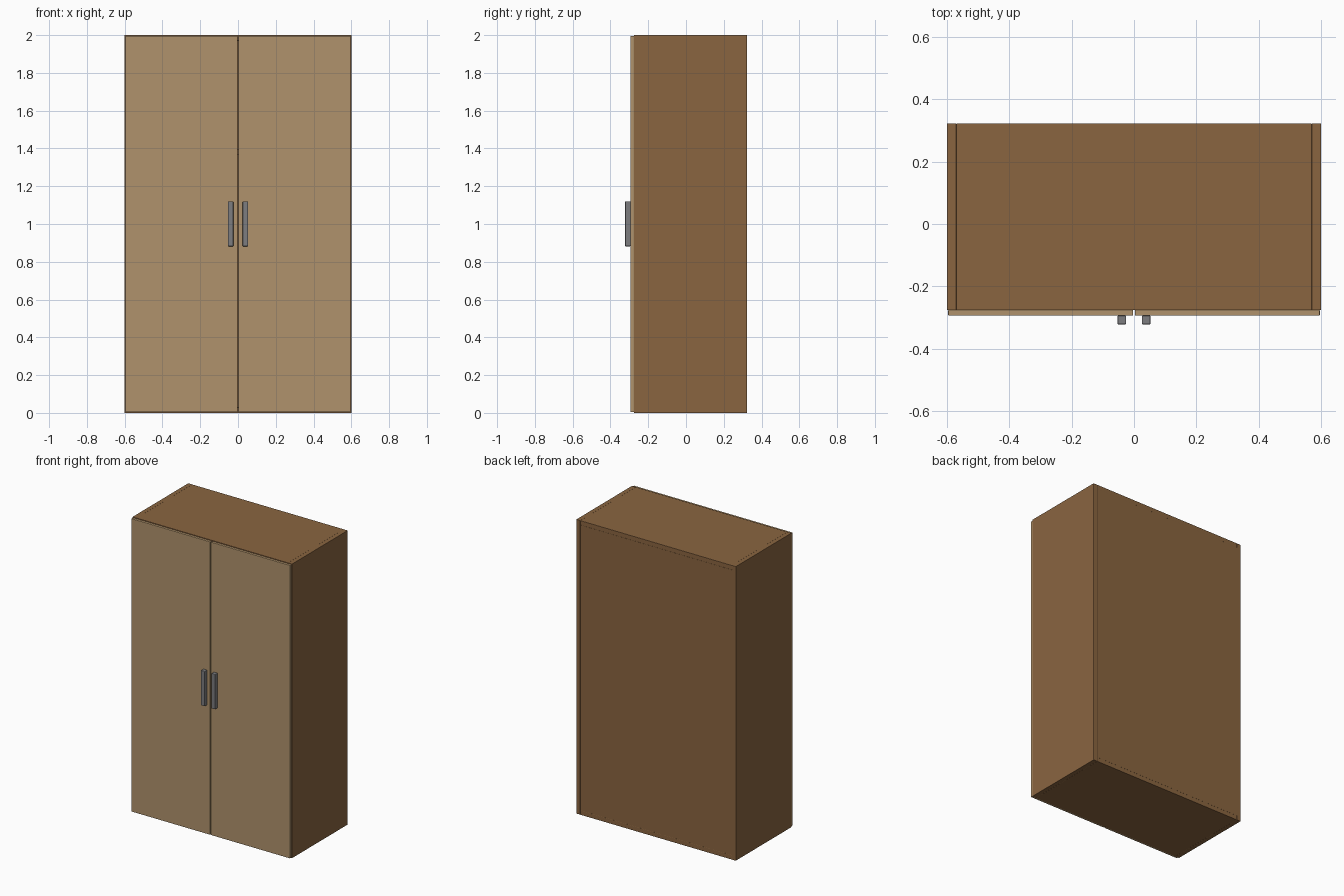
import bpy, bmesh

if "Cube" in bpy.data.objects:
    bpy.data.objects.remove(bpy.data.objects["Cube"])


def material(name, rgb):
    m = bpy.data.materials.new(name)
    m.diffuse_color = (*rgb, 1.0)
    m.use_nodes = True
    m.node_tree.nodes["Principled BSDF"].inputs["Base Color"].default_value = m.diffuse_color
    return m


CARCASS = material("brown wood", (0.254, 0.130, 0.051))
DOOR = material("light wood", (0.434, 0.291, 0.150))
METAL = material("grey metal", (0.205, 0.205, 0.215))


def box(name, xs, ys, zs, mat, bevel=0.0):
    """Axis-aligned box from min/max pairs, with softened edges."""
    lo, hi = zip(xs, ys, zs)
    bm = bmesh.new()
    bmesh.ops.create_cube(bm, size=1.0)
    for v in bm.verts:
        v.co = [l + (c + 0.5) * (h - l) for c, l, h in zip(v.co, lo, hi)]
    mesh = bpy.data.meshes.new(name)
    bm.to_mesh(mesh)
    bm.free()
    mesh.materials.append(mat)
    ob = bpy.data.objects.new(name, mesh)
    bpy.context.collection.objects.link(ob)
    if bevel:
        mod = ob.modifiers.new("soft edges", 'BEVEL')
        mod.width = bevel
        mod.segments = 2
    return ob


W, H, T = 0.60, 2.0, 0.03             # half width, height, board thickness
BACK, FRONT = 0.322, -0.276           # carcass depth range
DOOR_FRONT, GRIP_FRONT = -0.294, -0.322
INNER = W - T

# Carcass boards between the sides
box("top_panel", (-INNER, INNER), (FRONT, BACK), (H - T, H), CARCASS, 0.001)
box("bottom_panel", (-INNER, INNER), (FRONT, BACK), (0, T), CARCASS, 0.001)
box("back_panel", (-INNER, INNER), (BACK - 0.015, BACK), (T, H - T), CARCASS)
box("inner_shelf", (-INNER, INNER), (FRONT + 0.02, BACK - 0.015), (1.365, 1.395), CARCASS)

# Sides, doors and handles, mirrored left and right
for side, s in (("left", -1), ("right", 1)):
    def span(a, b):
        return tuple(sorted((s * a, s * b)))
    box(side + "_side_panel", span(INNER, W), (FRONT, BACK), (0, H), CARCASS, 0.001)
    box(side + "_door", span(0.003, 0.596), (DOOR_FRONT, FRONT), (0.004, H - 0.004), DOOR, 0.002)
    box(side + "_handle", span(0.025, 0.053), (GRIP_FRONT, DOOR_FRONT), (0.882, 1.12), METAL, 0.003)
